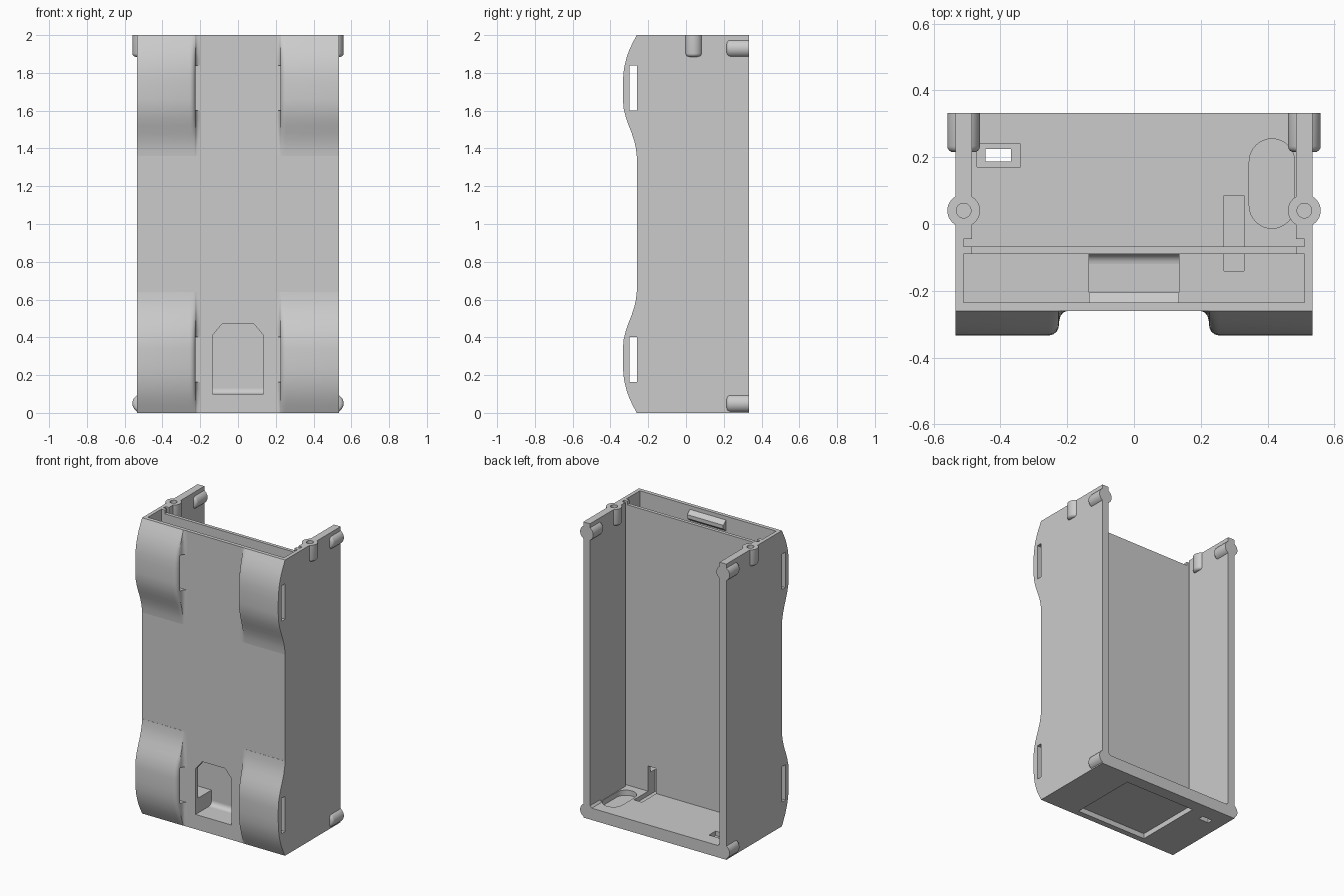
import bpy, bmesh, math
from mathutils import Matrix, Vector

if "Cube" in bpy.data.objects:
    bpy.data.objects.remove(bpy.data.objects["Cube"])

grey = bpy.data.materials.new("light_grey_plastic")
grey.use_nodes = True
grey.diffuse_color = (0.6, 0.6, 0.6, 1)
grey.node_tree.nodes["Principled BSDF"].inputs["Base Color"].default_value = (0.6, 0.6, 0.6, 1)


def finish(bm, name):
    bmesh.ops.recalc_face_normals(bm, faces=bm.faces)
    mesh = bpy.data.meshes.new(name)
    bm.to_mesh(mesh)
    bm.free()
    mesh.materials.append(grey)
    ob = bpy.data.objects.new(name, mesh)
    bpy.context.collection.objects.link(ob)
    return ob


def box(name, x, y, z):
    bm = bmesh.new()
    bmesh.ops.create_cube(bm, size=1)
    for v in bm.verts:
        v.co = [r[0] if c < 0 else r[1] for c, r in zip(v.co, (x, y, z))]
    return finish(bm, name)


def rod(name, start, end, radius, bevel=0):
    """Cylinder from start to end, optionally rounded at the start."""
    a, b = Vector(start), Vector(end)
    bm = bmesh.new()
    bmesh.ops.create_cone(bm, cap_ends=True, segments=40, radius1=radius,
                          radius2=radius, depth=(b - a).length)
    if bevel:
        rim = [e for e in bm.edges if all(v.co.z < 0 for v in e.verts)]
        bmesh.ops.bevel(bm, geom=rim, offset=bevel, segments=4, profile=0.5, affect='EDGES')
    turn = (b - a).to_track_quat('Z', 'Y').to_matrix().to_4x4()
    bm.transform(Matrix.Translation((a + b) / 2) @ turn)
    return finish(bm, name)


def prism(name, outline, depth):
    """Extrude a closed 3D outline along a vector."""
    bm = bmesh.new()
    face = bm.faces.new([bm.verts.new(p) for p in outline])
    new = bmesh.ops.extrude_face_region(bm, geom=[face])["geom"]
    bmesh.ops.translate(bm, vec=depth, verts=[g for g in new if isinstance(g, bmesh.types.BMVert)])
    return finish(bm, name)


def combine(target, tool, op='DIFFERENCE'):
    mod = target.modifiers.new("cut", 'BOOLEAN')
    mod.object, mod.operation, mod.solver = tool, op, 'EXACT'
    bpy.context.view_layer.update()
    ev = target.evaluated_get(bpy.context.evaluated_depsgraph_get())
    mesh = bpy.data.meshes.new_from_object(ev)
    target.modifiers.clear()
    target.data = mesh
    bpy.data.objects.remove(tool)


def cut(target, x, y, z):
    combine(target, box("cutter", x, y, z))


# Case body with main bay, front compartment and lid grooves
W, FRONT, BACK, FLOOR = 0.535, -0.26, 0.333, 0.08
body = box("case_body", (-W, W), (FRONT, BACK), (0, 2))
cut(body, (-0.485, 0.485), (-0.067, 0.5), (FLOOR, 2.1))
cut(body, (-0.51, 0.51), (-0.235, -0.09), (0.2, 2.1))
cut(body, (-0.51, 0.51), (-0.067, -0.045), (FLOOR, 2.1))
cut(body, (-0.485, 0.485), (-0.1, -0.06), (1.975, 2.1))

# Finger opening in the front, with clipped upper corners
opening = [(-0.135, 0.1), (0.135, 0.1), (0.135, 0.41), (0.085, 0.47), (-0.085, 0.47), (-0.135, 0.41)]
combine(body, prism("cutter", [(x, -0.3, z) for x, z in opening], (0, 0.21, 0)))

# Cable notch through the partition
cut(body, (0.27, 0.33), (-0.14, 0.085), (0.05, 0.25))

# Shallow pocket underneath
cut(body, (-0.265, 0.265), (-0.22, 0.25), (-0.1, 0.035))

# Port slot with its recess
cut(body, (-0.47, -0.34), (0.17, 0.24), (0.05, 0.15))
cut(body, (-0.445, -0.368), (0.187, 0.225), (-0.1, 0.15))

# Rounded recess with two round holes
ends = ((0.055, math.pi), (0.187, 0))
stadium = [(0.413 + 0.068 * math.cos(s + math.pi * i / 16), cy + 0.068 * math.sin(s + math.pi * i / 16), 0.045)
           for cy, s in ends for i in range(17)]
combine(body, prism("cutter", stadium, (0, 0, 0.12)))
for cy, _ in ends:
    combine(body, rod("cutter", (0.413, cy, -0.1), (0.413, cy, 0.2), 0.048))

# Screw bosses on the back corners and the top edge, with drilled holes
for side in (-1, 1):
    x = 0.51 * side
    for start, end in (((x, 0.215, 0.05), (x, BACK, 0.05)),
                       ((x, 0.215, 1.93), (x, BACK, 1.93)),
                       ((x, 0.04, 1.885), (x, 0.04, 2))):
        combine(body, rod("boss", start, end, 0.049, 0.018), 'UNION')
        a, b = Vector(start), Vector(end)
        way = (b - a).normalized()
        combine(body, rod("cutter", a + way * 0.03, b + way * 0.1, 0.022))

# Clip bar inside the front wall
ridge = [(-0.135, -0.236, 1.9), (-0.135, -0.205, 1.925), (-0.135, -0.205, 1.95), (-0.135, -0.236, 1.975)]
clip = prism("clip_bar", ridge, (0.27, 0, 0))

# Fillet at the back of the finger opening
curve = [(-0.135, -0.09 - 0.03 * (1 - math.sin(a)), 0.1 + 0.03 * (1 - math.cos(a)))
         for a in [math.pi / 2 * i / 6 for i in range(7)]]
fillet = prism("opening_fillet", curve + [(-0.135, -0.088, 0.099)], (0.27, 0, 0))

# Strap loops: bulge height along the case, swept with a rounded inner edge
bulge = [(0, 0.001), (0.04, 0.022), (0.08, 0.041), (0.12, 0.055), (0.16, 0.065), (0.2, 0.071),
         (0.25, 0.074), (0.34, 0.074), (0.39, 0.07), (0.44, 0.057), (0.48, 0.043),
         (0.52, 0.027), (0.56, 0.014), (0.6, 0.005), (0.64, 0.001)]
section = [(W, 1), (0.255, 1), (0.243, 0.96), (0.232, 0.85), (0.226, 0.7), (0.224, 0.45),
           (0.22, 0.22), (0.212, 0.08), (0.2, 0)]
loops = []
for side, place in ((-1, "right"), (1, "left")):
    for level in ("upper", "lower"):
        bm = bmesh.new()
        rings = []
        for t, h in bulge:
            z = 2 - t if level == "upper" else t
            pts = [(x, FRONT - h * f) for x, f in section] + [(0.2, FRONT + 0.002), (W, FRONT + 0.002)]
            rings.append([bm.verts.new((side * x, y, z)) for x, y in pts])
        n = len(rings[0])
        for r, s in zip(rings, rings[1:]):
            for i in range(n):
                bm.faces.new((r[i], r[(i + 1) % n], s[(i + 1) % n], s[i]))
        bm.faces.new(rings[0])
        bm.faces.new(rings[-1])
        loop = finish(bm, f"{level}_{place}_strap_loop")
        slot = (1.6, 1.84) if level == "upper" else (0.163, 0.403)
        cut(loop, sorted((side * 0.1, side * 0.7)), (-0.298, FRONT + 0.01), slot)
        loops.append(loop)

# Smooth the round parts, keep sharp edges
bpy.ops.object.select_all(action='DESELECT')
for ob in [body, clip, fillet] + loops:
    ob.select_set(True)
bpy.context.view_layer.objects.active = body
bpy.ops.object.shade_smooth_by_angle(angle=math.radians(30))
